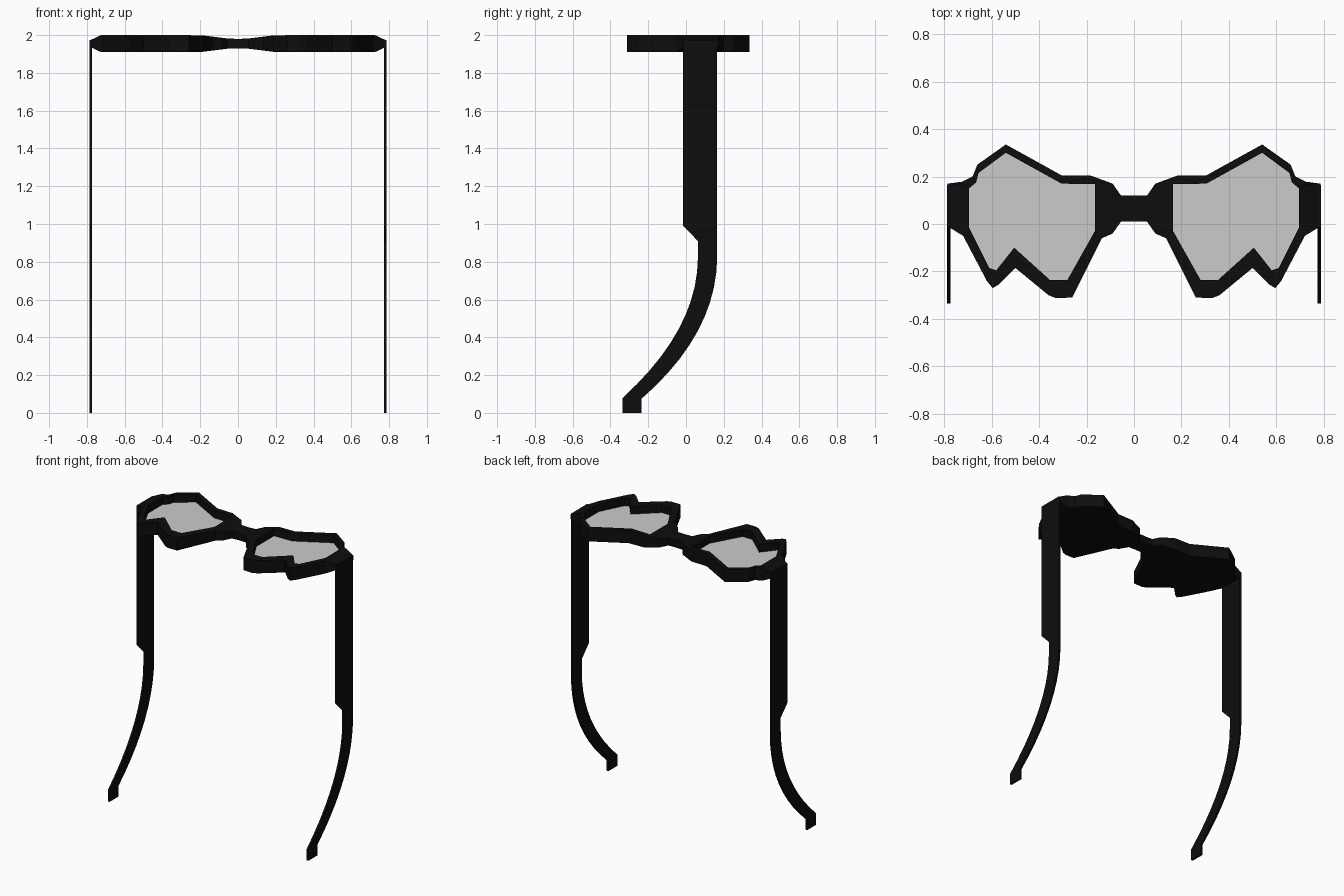
import bpy, bmesh
from mathutils import Vector

if "Cube" in bpy.data.objects:
    bpy.data.objects.remove(bpy.data.objects["Cube"])

black = bpy.data.materials.new("black_plastic")
black.diffuse_color = (0.004, 0.004, 0.004, 1)
black.use_nodes = True
black.node_tree.nodes["Principled BSDF"].inputs["Base Color"].default_value = black.diffuse_color

# Right half of the front: outer outline (bridge to hinge and back) and lens opening
OUTER = [(0, .12), (.055, .12), (.09, .17), (.185, .205), (.305, .205), (.54, .335),
         (.66, .25), (.68, .20), (.725, .178), (.785, .17), (.785, -.01), (.72, -.05),
         (.62, -.24), (.595, -.27), (.57, -.255), (.50, -.185), (.36, -.30), (.33, -.312),
         (.26, -.31), (.135, -.06), (.09, -.04), (.055, .01), (0, .01)]
INNER = [(.165, .168), (.305, .17), (.54, .30), (.655, .215), (.665, .175), (.695, .15),
         (.695, -.015), (.61, -.185), (.58, -.195), (.505, -.10), (.355, -.235),
         (.28, -.235), (.165, -.03)]
MID, LENS_Z = 1.955, 1.945


def half_thickness(x):
    if x < .2:
        return .025 + .02 * max(0, x - .04) / .16
    return .045 if x <= .73 else .045 - .028 * (x - .73) / .055


def finish(bm, name, mat=None):
    me = bpy.data.meshes.new(name)
    bm.to_mesh(me)
    bm.free()
    ob = bpy.data.objects.new(name, me)
    bpy.context.collection.objects.link(ob)
    if mat:
        me.materials.append(mat)
    mod = ob.modifiers.new("mirror", 'MIRROR')
    mod.use_clip = True
    mod.merge_threshold = .0005
    return ob


def ring(bm, pts, z):
    return [bm.verts.new((x, y, z(x))) for x, y in pts]


def edges(bm, vs):
    out = []
    for a, b in zip(vs, vs[1:] + vs[:1]):
        out.append(bm.edges.get((a, b)) or bm.edges.new((a, b)))
    return out


def walls(bm, a, b, closed=True):
    n = len(a)
    for i in range(n if closed else n - 1):
        j = (i + 1) % n
        bm.faces.new((a[i], a[j], b[j], b[i]))


# Front frame: rim with bridge, recessed lens openings and a solid back
bm = bmesh.new()
top = ring(bm, OUTER, lambda x: MID + half_thickness(x))
bot = ring(bm, OUTER, lambda x: MID - half_thickness(x))
lip = ring(bm, INNER, lambda x: MID + half_thickness(x))
seat = ring(bm, INNER, lambda x: LENS_Z)
up = Vector((0, 0, 1))
bmesh.ops.triangle_fill(bm, edges=edges(bm, top) + edges(bm, lip), normal=up, use_beauty=True)
bmesh.ops.triangle_fill(bm, edges=edges(bm, bot), normal=-up, use_beauty=True)
walls(bm, top, bot, closed=False)
walls(bm, lip, seat)
bmesh.ops.recalc_face_normals(bm, faces=bm.faces[:])
finish(bm, "front_frame", black)

# Lenses
bm = bmesh.new()
f = bm.faces.new(ring(bm, INNER, lambda x: LENS_Z))
f.normal_update()
if f.normal.z < 0:
    f.normal_flip()
finish(bm, "lenses")


# Temple arms: flat side profile with a curved ear hook
def bezier(p, c, q, n=10):
    P, C, Q = Vector(p), Vector(c), Vector(q)
    return [tuple(P * (1 - t) ** 2 + C * 2 * t * (1 - t) + Q * t * t)
            for t in (i / n for i in range(n + 1))]


profile = [(.165, 1.975), (-.015, 1.975), (-.015, .99), (.063, .91)]
profile += bezier((.063, .82), (.06, .44), (-.335, .08))
profile += [(-.335, 0), (-.235, 0)]
profile += bezier((.165, .82), (.16, .42), (-.235, .075))[::-1]
bm = bmesh.new()
face = bm.faces.new([bm.verts.new((.773, y, z)) for y, z in profile])
ext = bmesh.ops.extrude_face_region(bm, geom=[face])
bmesh.ops.translate(bm, vec=(.014, 0, 0),
                    verts=[v for v in ext["geom"] if isinstance(v, bmesh.types.BMVert)])
bmesh.ops.recalc_face_normals(bm, faces=bm.faces[:])
finish(bm, "temple_arms", black)
